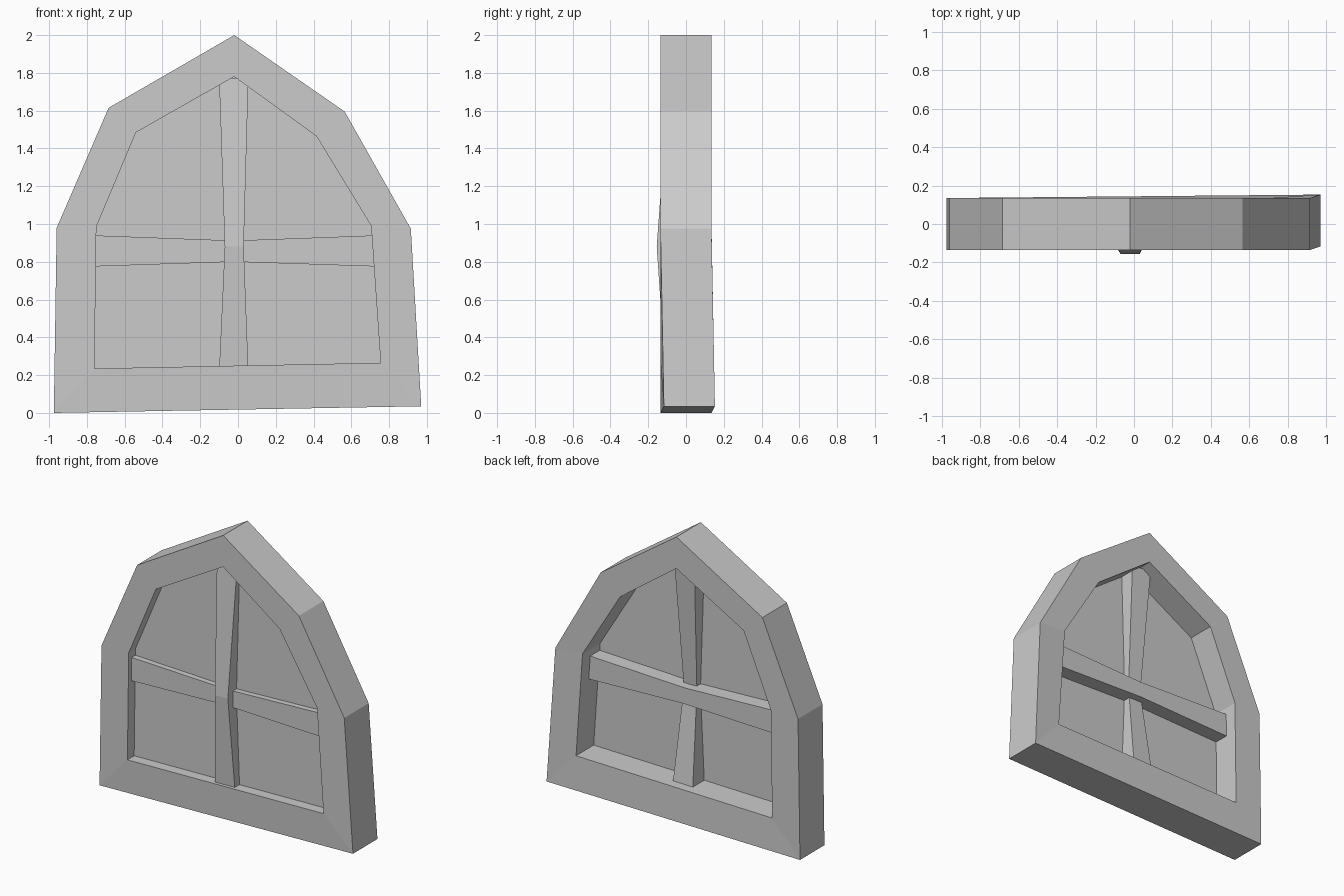
import bpy
import bmesh

cube = bpy.data.objects.get("Cube")
if cube:
    bpy.data.objects.remove(cube, do_unlink=True)

grey = bpy.data.materials.new("plain grey")
grey.use_nodes = True
colour = (0.6, 0.6, 0.6, 1)
grey.diffuse_color = colour
grey.node_tree.nodes["Principled BSDF"].inputs["Base Color"].default_value = colour

FRONT, BACK, PANE = -0.135, 0.135, -0.06


def finish(name, bm):
    bmesh.ops.recalc_face_normals(bm, faces=bm.faces)
    mesh = bpy.data.meshes.new(name)
    bm.to_mesh(mesh)
    bm.free()
    mesh.materials.append(grey)
    obj = bpy.data.objects.new(name, mesh)
    bpy.context.collection.objects.link(obj)
    return obj


def bridge(bm, a, b):
    n = len(a)
    for i in range(n):
        j = (i + 1) % n
        bm.faces.new((a[i], a[j], b[j], b[i]))


def loft(name, sections):
    """Closed bar through a list of four-cornered sections."""
    bm = bmesh.new()
    rings = [[bm.verts.new(p) for p in s] for s in sections]
    for a, b in zip(rings, rings[1:]):
        bridge(bm, a, b)
    bm.faces.new(rings[0])
    bm.faces.new(rings[-1])
    return finish(name, bm)


# Crooked arched outlines (x, z), from lower right corner of the model round the top
outer = [(-0.975, 0), (-0.96, 0.98), (-0.685, 1.615), (-0.02, 2),
         (0.565, 1.595), (0.915, 0.975), (0.97, 0.035)]
inner = [(-0.76, 0.235), (-0.75, 0.985), (-0.54, 1.485), (-0.02, 1.78),
         (0.415, 1.465), (0.705, 0.99), (0.755, 0.265)]

# Frame: four outlines joined into a closed ring
bm = bmesh.new()
rings = [[bm.verts.new((x, y, z)) for x, z in line]
         for line, y in ((outer, FRONT), (inner, FRONT), (inner, BACK), (outer, BACK))]
for k in range(4):
    bridge(bm, rings[k], rings[(k + 1) % 4])
for ring in (rings[0], rings[3]):
    ring[-1].co.y += 0.018  # twisted lower corner
finish("window_frame", bm)

# Pane, set nearer the front
bm = bmesh.new()
bm.faces.new([bm.verts.new((x, PANE, z)) for x, z in inner])
finish("window_pane", bm)

# Upright bar, waisted and bowed forward at the middle
upright = [(0.22, -0.1, 0.055, -0.11, 0.07),
           (0.88, -0.07, 0.03, -0.155, -0.02),
           (1.77, -0.1, 0.055, -0.09, 0.05)]
loft("upright_bar", [[(x0, y0, z), (x1, y0, z), (x1, y1, z), (x0, y1, z)]
                     for z, x0, x1, y0, y1 in upright])

# Cross bar, slimmer at the middle
cross = [(-0.77, 0.775, 0.94), (-0.02, 0.80, 0.912), (0.735, 0.775, 0.94)]
loft("cross_bar", [[(x, -0.1, z0), (x, 0.045, z0), (x, 0.045, z1), (x, -0.1, z1)]
                   for x, z0, z1 in cross])
